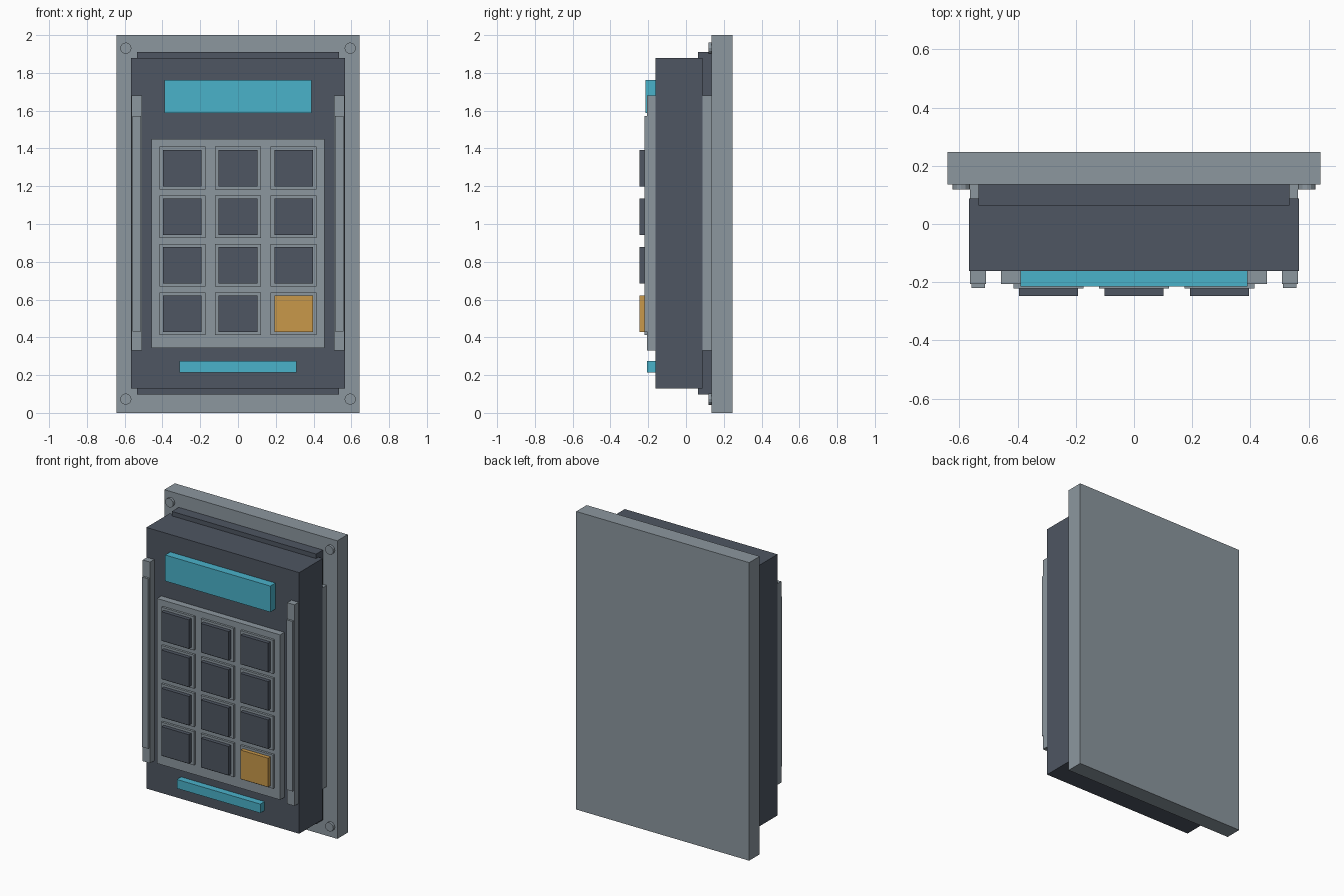
import bpy, bmesh
from mathutils import Matrix

if "Cube" in bpy.data.objects:
    bpy.data.objects.remove(bpy.data.objects["Cube"])


def material(name, rgb):
    def lin(c):
        c /= 255
        return c / 12.92 if c <= 0.04045 else ((c + 0.055) / 1.055) ** 2.4
    m = bpy.data.materials.new(name)
    m.diffuse_color = (*[lin(c) for c in rgb], 1)
    m.use_nodes = True
    m.node_tree.nodes["Principled BSDF"].inputs["Base Color"].default_value = m.diffuse_color
    return m


GREY = material("light grey metal", (140, 151, 159))
DARK = material("dark slate", (78, 86, 98))
TEAL = material("teal display", (74, 178, 202))
AMBER = material("amber key", (200, 152, 74))


def finish(name, bm, mat):
    me = bpy.data.meshes.new(name)
    bm.to_mesh(me)
    bm.free()
    me.materials.append(mat)
    ob = bpy.data.objects.new(name, me)
    bpy.context.collection.objects.link(ob)
    return ob


def box(name, x0, x1, y0, y1, z0, z1, mat):
    bm = bmesh.new()
    size = Matrix.Diagonal((x1 - x0, y1 - y0, z1 - z0, 1))
    mid = Matrix.Translation(((x0 + x1) / 2, (y0 + y1) / 2, (z0 + z1) / 2))
    bmesh.ops.create_cube(bm, size=1, matrix=mid @ size)
    return finish(name, bm, mat)


def screw(name, x, z):
    bm = bmesh.new()
    m = Matrix.Translation((x, 0.13, z)) @ Matrix.Rotation(1.5707963, 4, 'X')
    bmesh.ops.create_cone(bm, cap_ends=True, segments=12, radius1=0.03,
                          radius2=0.03, depth=0.022, matrix=m)
    return finish(name, bm, GREY)


# Wall plate, neck and main housing
box("wall_plate", -0.642, 0.642, 0.136, 0.247, 0, 2, GREY)
box("housing_neck", -0.535, 0.535, 0.064, 0.14, 0.097, 1.91, DARK)
box("housing", -0.567, 0.567, -0.161, 0.088, 0.128, 1.88, DARK)

# Display and status bar
box("display", -0.39, 0.39, -0.215, -0.155, 1.588, 1.763, TEAL)
box("status_bar", -0.31, 0.31, -0.206, -0.155, 0.215, 0.275, TEAL)

# Side rails running through the housing, with raised strips
for side, s in (("left", -1), ("right", 1)):
    x0, x1 = sorted((s * 0.509, s * 0.563))
    box(side + "_rail", x0, x1, -0.206, 0.138, 0.33, 1.68, GREY)
    x0, x1 = sorted((s * 0.513, s * 0.559))
    box(side + "_rail_strip", x0, x1, -0.22, -0.2, 0.432, 1.572, GREY)

# Keypad: panel, key bezels and keys
box("keypad_panel", -0.457, 0.457, -0.206, -0.155, 0.343, 1.45, GREY)
for row in range(4):
    for col in range(3):
        x, z = (col - 1) * 0.294, 0.525 + row * 0.257
        tag = f"_{row + 1}_{col + 1}"
        box("key_bezel" + tag, x - 0.121, x + 0.121, -0.221, -0.2,
            z - 0.113, z + 0.113, GREY)
        box("key" + tag, x - 0.102, x + 0.102, -0.247, -0.215,
            z - 0.097, z + 0.097, AMBER if (row, col) == (0, 2) else DARK)

# Corner screws
for sx, a in ((-1, "left"), (1, "right")):
    for z, b in ((0.073, "bottom"), (1.931, "top")):
        screw(f"screw_{b}_{a}", sx * 0.594, z)
